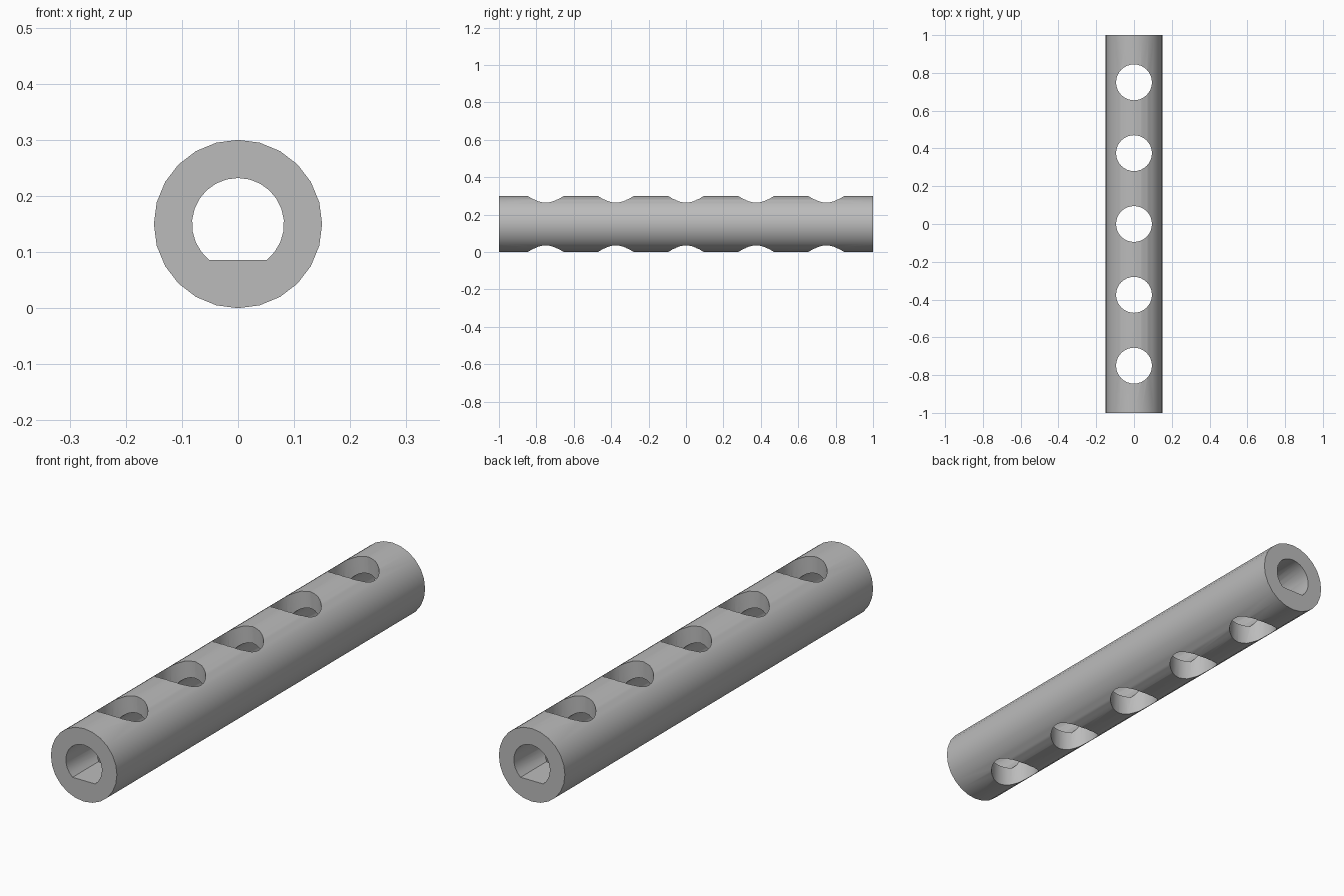
import bpy
import bmesh
import math

cube = bpy.data.objects.get("Cube")
if cube:
    bpy.data.objects.remove(cube, do_unlink=True)

LENGTH = 2.0
OUTER_R = 0.15
BORE_R = 0.082
FLAT_DROP = 0.064      # flat of the bore, below the axis
HOLE_R = 0.095
HOLE_STEP = 0.375
AXIS_Z = OUTER_R

# Plain grey metal
metal = bpy.data.materials.new("grey metal")
metal.use_nodes = True
grey = (0.5, 0.5, 0.5, 1)
metal.diffuse_color = grey
metal.node_tree.nodes["Principled BSDF"].inputs["Base Color"].default_value = grey


def prism(name, profile, direction, length, centre):
    """Extrude a closed 2D profile, centred on a point, along y or z."""
    bm = bmesh.new()
    if direction == "y":
        points = [(x, -length / 2, z) for x, z in profile]
        step = (0, length, 0)
    else:
        points = [(x, y, -length / 2) for x, y in profile]
        step = (0, 0, length)
    base = bm.faces.new([bm.verts.new(p) for p in points])
    top = bmesh.ops.extrude_face_region(bm, geom=[base], use_keep_orig=True)
    moved = [v for v in top["geom"] if isinstance(v, bmesh.types.BMVert)]
    bmesh.ops.translate(bm, verts=moved, vec=step)
    bmesh.ops.recalc_face_normals(bm, faces=bm.faces)
    mesh = bpy.data.meshes.new(name)
    bm.to_mesh(mesh)
    bm.free()
    mesh.materials.append(metal)
    obj = bpy.data.objects.new(name, mesh)
    obj.location = centre
    bpy.context.collection.objects.link(obj)
    return obj


def arc(radius, start, end, count):
    angles = [start + (end - start) * i / count for i in range(count + 1)]
    return [(radius * math.cos(a), radius * math.sin(a)) for a in angles]


def circle(radius, sides):
    return arc(radius, 0, math.tau, sides)[:-1]


# Round bar
tube = prism("drilled_tube", circle(OUTER_R, 24), "y", LENGTH, (0, 0, AXIS_Z))

# D-shaped bore along the length
flat = math.asin(FLAT_DROP / BORE_R)
cutters = [prism("bore_cutter", arc(BORE_R, -flat, math.pi + flat, 20),
                 "y", LENGTH * 1.1, (0, 0, AXIS_Z))]

# Row of holes straight through from top to bottom
for i in range(-2, 3):
    cutters.append(prism("hole_cutter", circle(HOLE_R, 32), "z",
                         OUTER_R * 3, (0, i * HOLE_STEP, AXIS_Z)))

# Cut, then discard the cutters
bpy.ops.object.select_all(action="DESELECT")
tube.select_set(True)
bpy.context.view_layer.objects.active = tube
for cutter in cutters:
    cutter.hide_render = True
    cut = tube.modifiers.new("cut", "BOOLEAN")
    cut.operation = "DIFFERENCE"
    cut.solver = "EXACT"
    cut.object = cutter
    bpy.ops.object.modifier_apply(modifier=cut.name)
    bpy.data.objects.remove(cutter, do_unlink=True)

bpy.ops.object.shade_smooth_by_angle(angle=math.radians(30))
